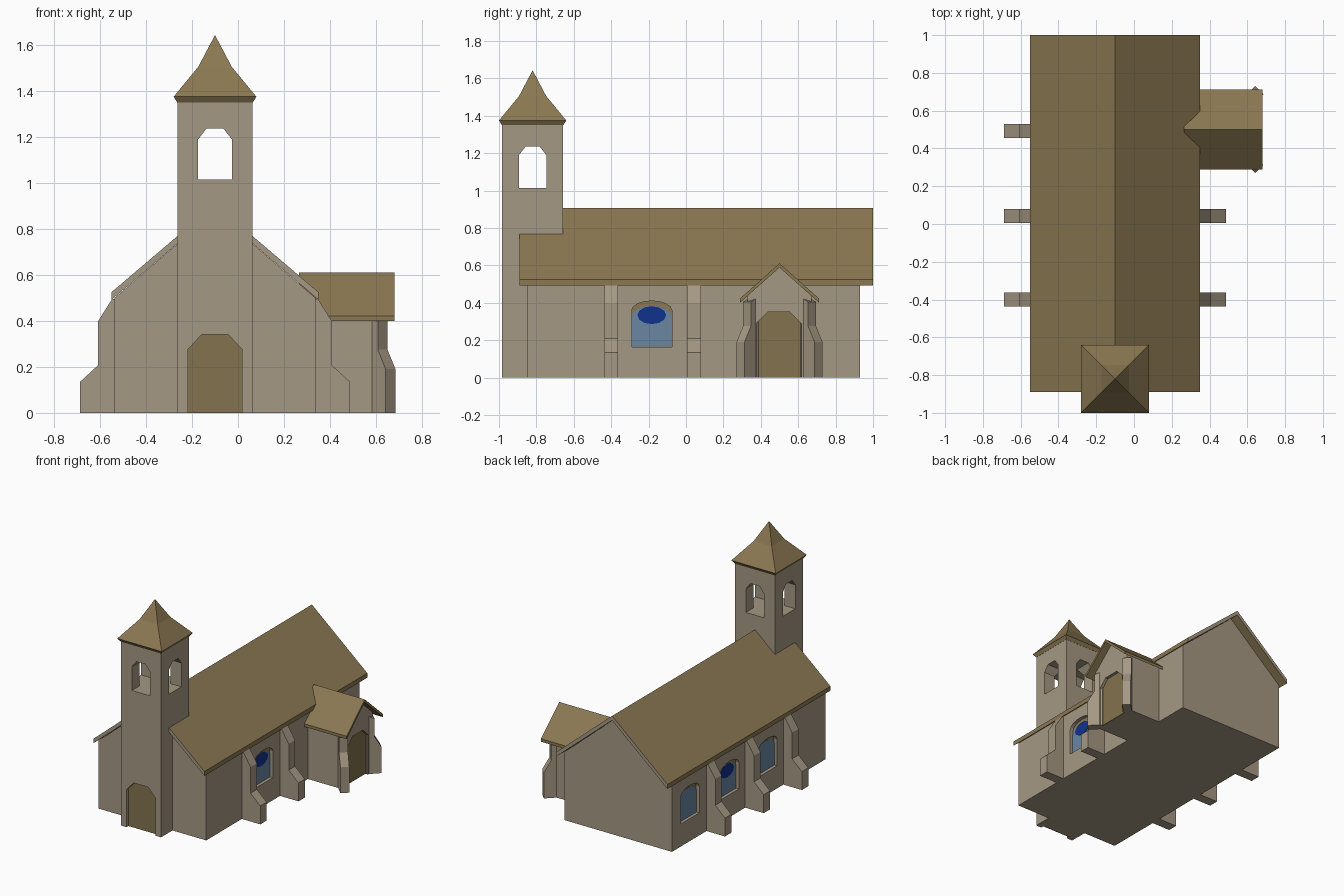
import bpy, bmesh, math
from mathutils import Vector

if "Cube" in bpy.data.objects:
    bpy.data.objects.remove(bpy.data.objects["Cube"])

CX = -0.1   # centre line of nave and tower
HW = 0.437  # half width of nave walls


def material(name, rgb):
    m = bpy.data.materials.new(name)
    lin = [((c / 255 + 0.055) / 1.055) ** 2.4 for c in rgb]
    m.diffuse_color = (*lin, 1)
    m.use_nodes = True
    m.node_tree.nodes["Principled BSDF"].inputs["Base Color"].default_value = m.diffuse_color
    return m


STONE = material("stone", (165, 152, 131))
ROOF = material("roof_brown", (139, 120, 82))
DOOR = material("door_brown", (132, 115, 78))
GLASS = material("pale_glass", (106, 134, 162))
BLUE = material("deep_blue_glass", (17, 50, 142))


def finish(name, bm, *mats):
    bmesh.ops.recalc_face_normals(bm, faces=bm.faces)
    me = bpy.data.meshes.new(name)
    bm.to_mesh(me)
    bm.free()
    for m in mats:
        me.materials.append(m)
    ob = bpy.data.objects.new(name, me)
    bpy.context.collection.objects.link(ob)
    return ob


def prism(name, pts, axis, a, b, mat):
    """Extrude a profile (horizontal, z) along x or y from a to b."""
    bm = bmesh.new()
    place = (lambda h, z, t: (t, h, z)) if axis == 'x' else (lambda h, z, t: (h, t, z))
    face = bm.faces.new([bm.verts.new(place(h, z, a)) for h, z in pts])
    new = bmesh.ops.extrude_face_region(bm, geom=[face])['geom']
    d = Vector(place(0, 0, b - a))
    bmesh.ops.translate(bm, vec=d, verts=[v for v in new if isinstance(v, bmesh.types.BMVert)])
    return finish(name, bm, mat)


def arch(c, hw, bottom, spring, top, n=3):
    peak = max(math.sin(math.pi * i / n) for i in range(n + 1))
    pts = [(c - hw, bottom), (c + hw, bottom)]
    for i in range(n + 1):
        t = math.pi * i / n
        pts.append((c + hw * math.cos(t), spring + (top - spring) * math.sin(t) / peak))
    return pts


def cut(ob, cutter):
    """Subtract the cutter, bake the result and drop the cutter."""
    mod = ob.modifiers.new("cut", 'BOOLEAN')
    mod.operation, mod.solver, mod.object = 'DIFFERENCE', 'EXACT', cutter
    cutter.hide_render = True
    dg = bpy.context.evaluated_depsgraph_get()
    me = bpy.data.meshes.new_from_object(ob.evaluated_get(dg))
    ob.modifiers.clear()
    ob.data = me
    bpy.data.objects.remove(cutter)


def gable_slab(c, hw, eave, ridge, t):
    return [(c - hw, eave), (c, ridge), (c + hw, eave),
            (c + hw, eave - t), (c, ridge - t), (c - hw, eave - t)]


# Nave walls with gables
nave = prism("nave", [(CX - HW, 0), (CX + HW, 0), (CX + HW, 0.5), (CX, 0.875), (CX - HW, 0.5)],
             'y', -0.85, 0.93, STONE)

# Nave roof, with stone coloured gable ends
roof = prism("nave_roof", gable_slab(CX, 0.45, 0.525, 0.908, 0.033), 'y', -0.89, 1.0, ROOF)
roof.data.materials.append(STONE)
for p in roof.data.polygons:
    p.material_index = int(abs(p.normal.y) > 0.9)

# Arched windows: recess, brown surround, pale pane, blue pane
for side, y, has_blue in [(1, -0.183, True), (-1, 0.72, False), (-1, 0.26, True), (-1, -0.183, False)]:
    def depth(d):
        return CX + side * (HW - d)
    outline = arch(y, 0.107, 0.165, 0.36, 0.41, 8)
    cut(nave, prism("cutter", outline, 'x', depth(0.03), depth(-0.05), STONE))
    prism("window_surround", outline, 'x', depth(0.031), depth(0.026), ROOF)
    prism("window_pane", arch(y, 0.106, 0.166, 0.325, 0.383, 8), 'x', depth(0.027), depth(0.022), GLASS)
    if has_blue:
        disc = [(y + 0.077 * math.cos(i * math.pi / 6), 0.334 + 0.048 * math.sin(i * math.pi / 6))
                for i in range(12)]
        prism("blue_pane", disc, 'x', depth(0.023), depth(0.019), BLUE)

# Stepped buttresses along both sides
steps = [(0.41, 0), (0.587, 0), (0.587, 0.135), (0.508, 0.208), (0.508, 0.4), (0.448, 0.495), (0.41, 0.495)]
for side, y in [(1, -0.4), (1, 0.043), (-1, -0.4), (-1, 0.043), (-1, 0.492)]:
    prism("buttress", [(CX + side * o, z) for o, z in steps], 'y', y - 0.037, y + 0.037, STONE)

# Tower with belfry openings on all four sides and a door recess
TY = -0.82
tower = prism("tower", [(CX - 0.163, 0), (CX + 0.163, 0), (CX + 0.163, 1.355), (CX - 0.163, 1.355)],
              'y', TY - 0.163, TY + 0.163, STONE)
cut(tower, prism("cutter", arch(CX, 0.073, 1.015, 1.19, 1.237), 'y', TY - 0.3, TY + 0.3, STONE))
cut(tower, prism("cutter", arch(TY, 0.073, 1.015, 1.19, 1.237), 'x', CX - 0.3, CX + 0.3, STONE))
door_y = TY - 0.163
cut(tower, prism("cutter", arch(CX, 0.118, -0.05, 0.275, 0.34), 'y', door_y - 0.1, door_y + 0.03, STONE))
prism("tower_door", arch(CX, 0.118, 0, 0.275, 0.34), 'y', door_y + 0.022, door_y + 0.031, DOOR)

# Flared pyramid roof of the tower
bm = bmesh.new()
rings = [[bm.verts.new((CX + sx * h, TY + sy * h, z)) for sx, sy in ((-1, -1), (1, -1), (1, 1), (-1, 1))]
         for h, z in ((0.164, 1.35), (0.18, 1.375), (0.073, 1.505))]
apex = bm.verts.new((CX, TY, 1.643))
bm.faces.new(rings[0])
for i in range(4):
    j = (i + 1) % 4
    for lo, hi in zip(rings, rings[1:]):
        bm.faces.new((lo[i], lo[j], hi[j], hi[i]))
    bm.faces.new((rings[-1][i], rings[-1][j], apex))
finish("tower_roof", bm, ROOF)

# Side porch with door recess and gabled roof
PY, PX = 0.5, 0.625
porch = prism("porch", [(PY - 0.17, 0), (PY + 0.17, 0), (PY + 0.17, 0.44), (PY, 0.59), (PY - 0.17, 0.44)],
              'x', 0.3, PX, STONE)
cut(porch, prism("cutter", arch(PY - 0.003, 0.12, -0.05, 0.29, 0.35), 'x', PX - 0.03, PX + 0.1, STONE))
prism("porch_door", arch(PY - 0.003, 0.12, 0, 0.29, 0.35), 'x', PX - 0.031, PX - 0.022, DOOR)
prism("porch_roof", gable_slab(PY, 0.212, 0.422, 0.611, 0.022), 'x', 0.265, 0.68, ROOF)

# Diagonal stepped buttresses on the porch corners
small = [(-0.03, 0), (0.076, 0), (0.076, 0.19), (0.027, 0.275), (0.027, 0.405), (-0.03, 0.43)]
for s in (-1, 1):
    b = prism("porch_buttress", small, 'y', -0.03, 0.03, STONE)
    b.location = (0.61, PY + s * 0.155, 0)
    b.rotation_euler.z = s * math.pi / 4
